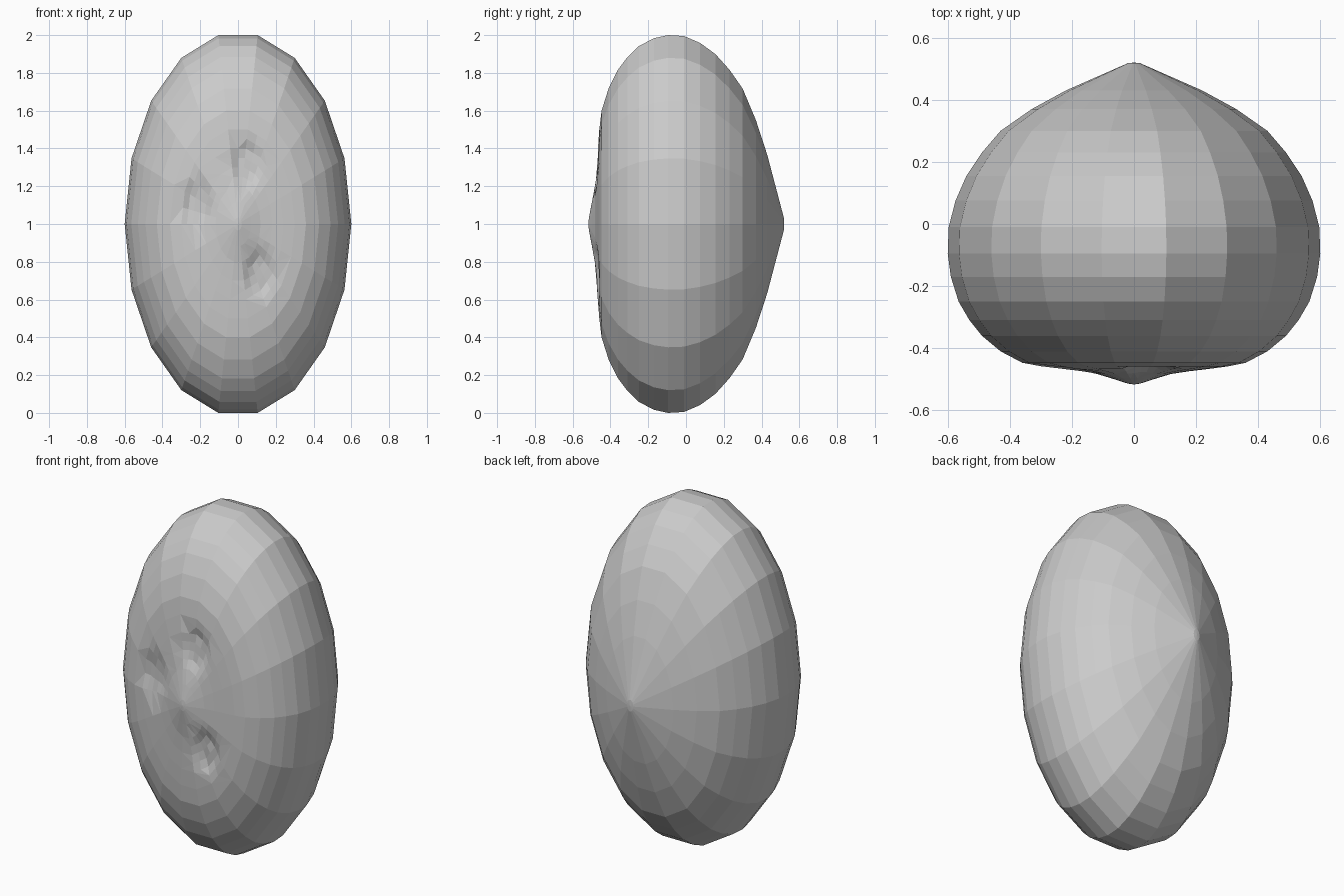
import bpy
import bmesh
from math import cos, sin, pi, exp

cube = bpy.data.objects.get("Cube")
if cube:
    bpy.data.objects.remove(cube, do_unlink=True)

SIDES = 18
STRETCH = 1 / (0.6 * sin(pi * 80 / 180))  # height over width of each ring

# Half outline from the front tip to the back tip: (radius, y)
outline = [
    (0.02, -0.514), (0.07, -0.498), (0.12, -0.483), (0.18, -0.474), (0.24, -0.467),
    (0.30, -0.459), (0.36, -0.447), (0.43, -0.41), (0.49, -0.36), (0.53, -0.31),
    (0.565, -0.25), (0.59, -0.17), (0.60, -0.095), (0.597, -0.01), (0.575, 0.075),
    (0.54, 0.155), (0.49, 0.23), (0.43, 0.30), (0.33, 0.37), (0.22, 0.43), (0.02, 0.518),
]
# Centres of the three shallow pits on the front: (x, z)
pits = [(0.05, 1.32), (-0.22, 1.10), (0.12, 0.74)]

bm = bmesh.new()

# Shell: oval rings around the y axis, closed by a fan at both tips
rings = []
for r, y in outline:
    angles = [2 * pi * i / SIDES for i in range(SIDES)]
    rings.append([bm.verts.new((r * cos(a), y, 1 + r * STRETCH * sin(a))) for a in angles])
front_tip = bm.verts.new((0, -0.517, 1))
back_tip = bm.verts.new((0, 0.52, 1))
for i in range(SIDES):
    j = (i + 1) % SIDES
    for a, b in zip(rings, rings[1:]):
        bm.faces.new((a[i], a[j], b[j], b[i]))
    bm.faces.new((front_tip, rings[0][j], rings[0][i]))
    bm.faces.new((back_tip, rings[-1][i], rings[-1][j]))
bmesh.ops.recalc_face_normals(bm, faces=bm.faces)


# Pits: refine the faces around each one, then push the surface inwards
def pit_distance(co, pit):
    return (((co.x - pit[0]) / 0.075) ** 2 + ((co.z - pit[1]) / 0.115) ** 2) ** 0.5


near = [f for f in bm.faces if f.calc_center_median().y < -0.44
        and min(pit_distance(f.calc_center_median(), p) for p in pits) < 1.3]
edges = list({e for f in near for e in f.edges})
bmesh.ops.subdivide_edges(bm, edges=edges, cuts=1, use_grid_fill=True)
for v in bm.verts:
    if v.co.y < -0.42:
        d = min(pit_distance(v.co, p) for p in pits)
        # Steep rim with a small raised middle
        v.co.y += 0.032 * exp(-d ** 4) - 0.014 * exp(-(d * 2.5) ** 2)
bmesh.ops.triangulate(bm, faces=[f for f in bm.faces if len(f.verts) > 4])

mesh = bpy.data.meshes.new("nut_shell")
bm.to_mesh(mesh)
bm.free()
shell = bpy.data.objects.new("nut_shell", mesh)
bpy.context.collection.objects.link(shell)
